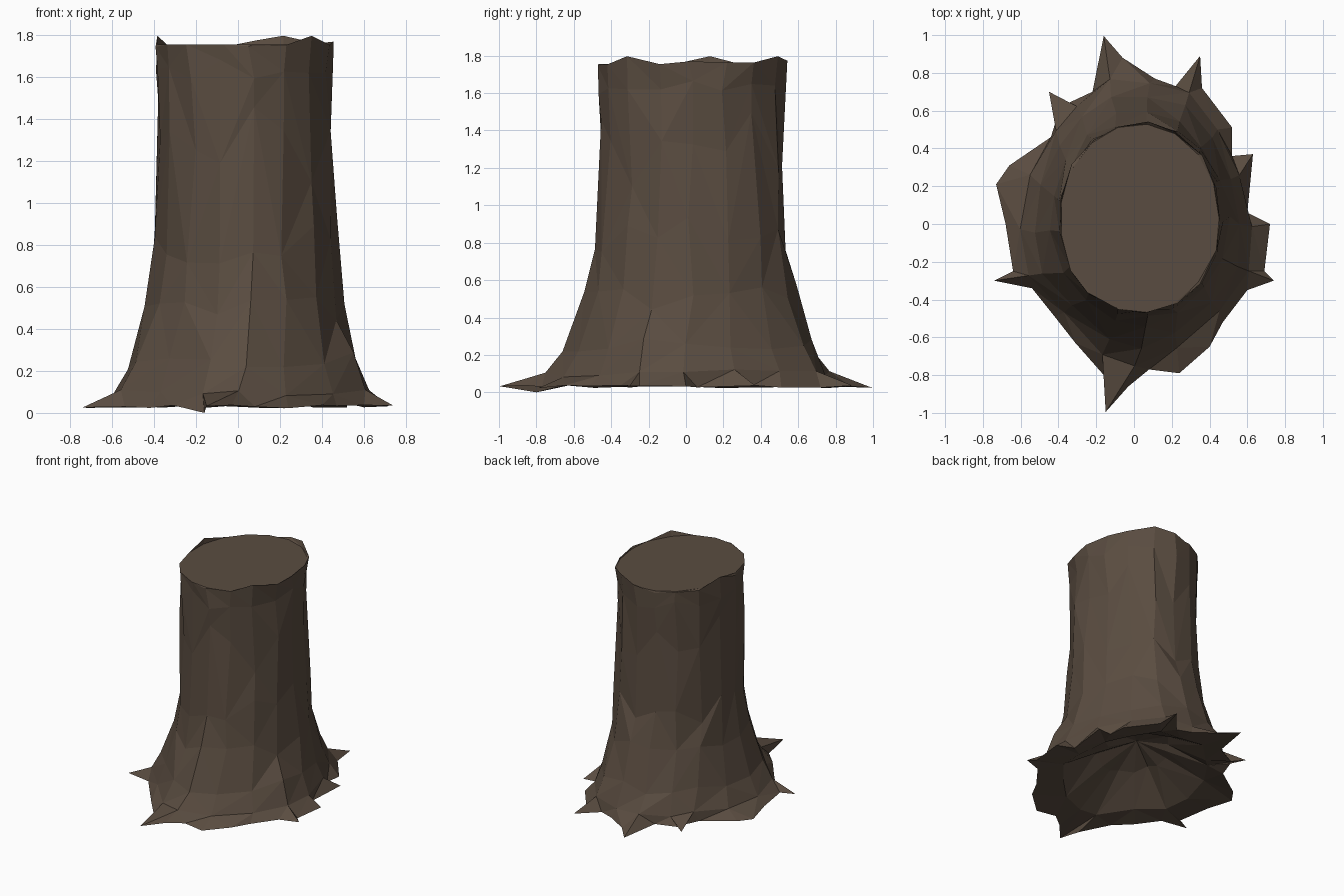
import bpy, bmesh, random
from math import cos, sin, pi
from mathutils import Vector

if "Cube" in bpy.data.objects:
    bpy.data.objects.remove(bpy.data.objects["Cube"])

random.seed(5)
N = 17

# Root outline seen from above: clockwise from +x, two points per trunk side
ROOTS = [(.72, 0), (.69, -.25), (.74, -.30), (.60, -.35), (.47, -.52), (.40, -.65),
         (.24, -.79), (.08, -.77), (-.03, -.86), (-.15, -.995), (-.16, -.80), (-.31, -.63),
         (-.42, -.49), (-.54, -.34), (-.74, -.30), (-.64, -.25), (-.68, 0), (-.73, .21),
         (-.66, .31), (-.44, .46), (-.40, .59), (-.45, .70), (-.37, .63), (-.22, .70),
         (-.16, .995), (-.06, .88), (.11, .77), (.22, .73), (.35, .89), (.36, .72),
         (.52, .51), (.52, .36), (.63, .37), (.60, .06)]

# Trunk rings: height, blend from cut ellipse to root outline, height jitter, radius jitter
RINGS = [(.10, .73, .025, .010), (.25, .48, .045, .014), (.50, .17, .07, .014),
         (.85, .035, .15, .014), (1.30, -.03, .20, .014), (1.64, -.035, .05, .010)]

bm = bmesh.new()


def jit(a):
    return random.uniform(-a, a)


def ellipse(i, grow=0, turn=0):
    a = -2 * pi * i / N + turn
    return Vector((.03 + (.428 + grow) * cos(a), .03 + (.508 + grow) * sin(a)))


def soft_root(i):
    # Root outline with its spikes averaged out
    pts = [Vector(ROOTS[(2 * i + k) % (2 * N)]) for k in (-2, -1, 0, 1, 2)]
    return sum((p * w for p, w in zip(pts, (.1, .2, .4, .2, .1))), Vector((0, 0)))


def trunk_ring(z, blend, dz, dr):
    return [bm.verts.new((*ellipse(i, jit(dr), jit(.05)).lerp(soft_root(i), blend), z + jit(dz)))
            for i in range(N)]


def bridge(low, high):
    # Uneven triangles give the chipped bark facets
    for i in range(N):
        j = (i + 1) % N
        a, b, c, d = low[i], low[j], high[j], high[i]
        if random.random() < .5:
            tris = ((a, b, c), (a, c, d))
        else:
            tris = ((a, b, d), (b, c, d))
        for t in tris:
            bm.faces.new(t)


def join_roots(ring):
    # Each trunk side meets two edges of the root outline
    for i in range(N):
        a, m, b = base[2 * i], base[2 * i + 1], base[(2 * i + 2) % (2 * N)]
        p, q = ring[i], ring[(i + 1) % N]
        for t in ((a, m, p), (m, q, p), (m, b, q)):
            bm.faces.new(t)


# Spiky root edge
base = [bm.verts.new((x, y, 0 if i == 10 else .03 + jit(.008)))
        for i, (x, y) in enumerate(ROOTS)]

# Trunk wall
rings = [trunk_ring(*r) for r in RINGS]
join_roots(rings[0])
for low, high in zip(rings, rings[1:]):
    bridge(low, high)

# Jagged rim around a flat sawn top
rim = trunk_ring(1.757, 0, .018, .008)
for i in (2, 9, 14):
    rim[i].co.z = 1.797
bridge(rings[-1], rim)
top = [bm.verts.new((*ellipse(i, -.008), 1.755)) for i in range(N)]
bridge(rim, top)
bm.faces.new(top)

# Domed hollow underneath
lip = [bm.verts.new((*(soft_root(i) * (.74 + jit(.03))), .06 + jit(.015))) for i in range(N)]
join_roots(lip)
dome = [bm.verts.new((*(soft_root(i) * (.36 + jit(.05))), .23 + jit(.03))) for i in range(N)]
bridge(lip, dome)
peak = bm.verts.new((0, .03, .32))
for i in range(N):
    bm.faces.new((dome[i], dome[(i + 1) % N], peak))

bmesh.ops.recalc_face_normals(bm, faces=bm.faces)
mesh = bpy.data.meshes.new("tree_stump")
bm.to_mesh(mesh)
bm.free()
stump = bpy.data.objects.new("tree_stump", mesh)
bpy.context.collection.objects.link(stump)

bark = bpy.data.materials.new("bark")
bark.diffuse_color = (.102, .073, .052, 1)
bark.use_nodes = True
bark.node_tree.nodes["Principled BSDF"].inputs["Base Color"].default_value = bark.diffuse_color
mesh.materials.append(bark)
